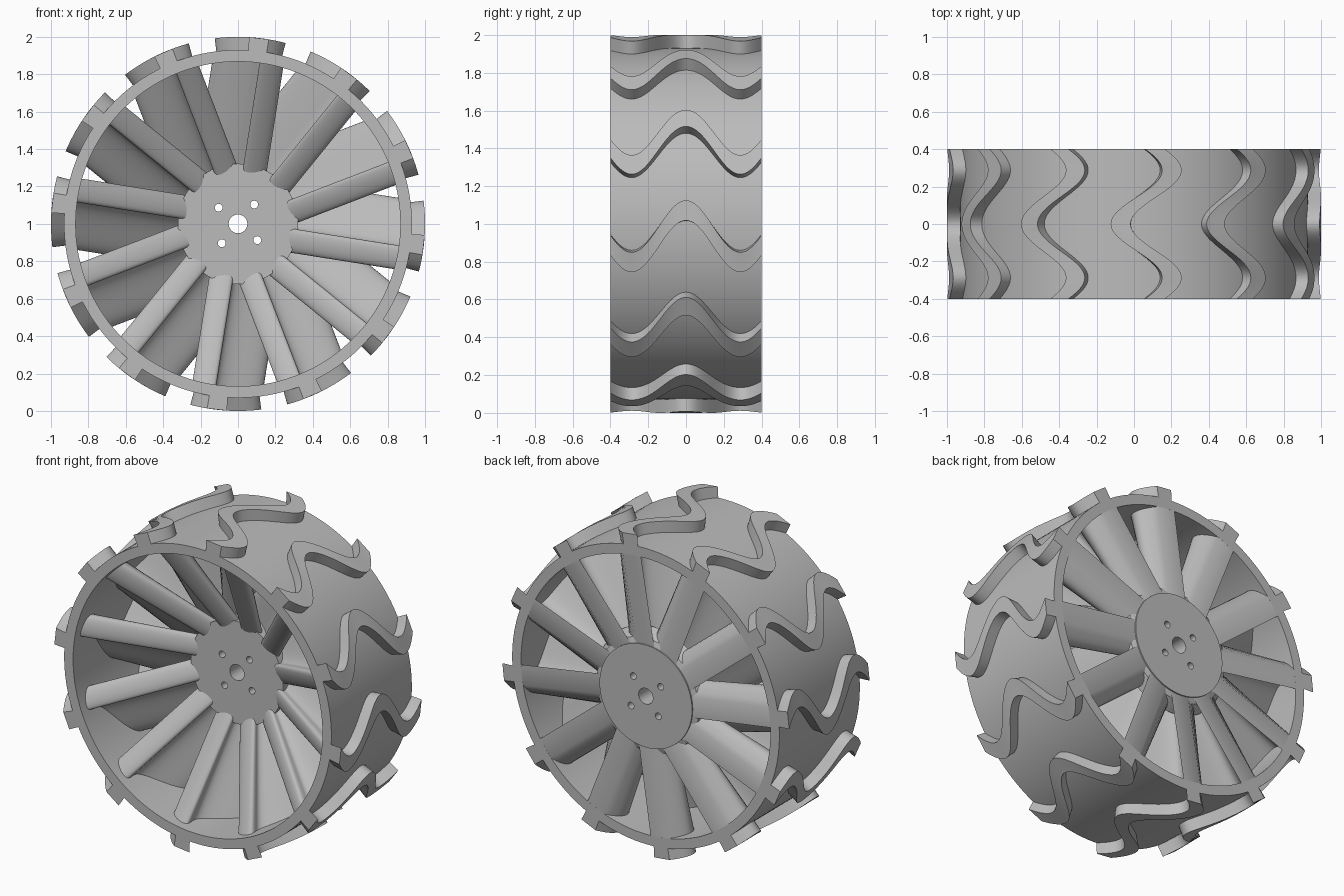
import bpy, bmesh
from math import sin, cos, pi, sqrt, radians
from mathutils import Matrix, Vector

COUNT = 12
HALF = 0.4
PERIOD = 0.575

if "Cube" in bpy.data.objects:
    bpy.data.objects.remove(bpy.data.objects["Cube"], do_unlink=True)

grey = bpy.data.materials.new("wheel_grey")
grey.use_nodes = True
grey.diffuse_color = (0.5, 0.5, 0.5, 1)
grey.node_tree.nodes["Principled BSDF"].inputs["Base Color"].default_value = grey.diffuse_color


def finish(name, bm):
    bmesh.ops.recalc_face_normals(bm, faces=bm.faces)
    mesh = bpy.data.meshes.new(name)
    bm.to_mesh(mesh)
    bm.free()
    mesh.materials.append(grey)
    obj = bpy.data.objects.new(name, mesh)
    bpy.context.collection.objects.link(obj)
    return obj


def smooth(obj):
    bpy.ops.object.select_all(action="DESELECT")
    obj.select_set(True)
    bpy.context.view_layer.objects.active = obj
    bpy.ops.object.shade_smooth_by_angle(angle=radians(35))


def sweep(name, sections, closed=False):
    """Skin a row of four-cornered sections, capping the ends if open."""
    bm = bmesh.new()
    rows = [[bm.verts.new(p) for p in s] for s in sections]
    pairs = list(zip(rows, rows[1:]))
    if closed:
        pairs.append((rows[-1], rows[0]))
    else:
        bm.faces.new(rows[0])
        bm.faces.new(rows[-1])
    for a, b in pairs:
        for i in range(4):
            j = (i + 1) % 4
            bm.faces.new((a[i], a[j], b[j], b[i]))
    obj = finish(name, bm)
    smooth(obj)
    return obj


def polar(r, angle, y):
    return Vector((r * cos(angle), y, 1 + r * sin(angle)))


def wave(y):
    return cos(2 * pi * y / PERIOD)


def ring(name, profile):
    sides = 144
    sweep(name, [[polar(r, 2 * pi * i / sides, y) for r, y in profile]
                 for i in range(sides)], closed=True)


# Rim band, and the flare blending the hub into the spokes at the back
ring("rim", ((0.868, -HALF), (0.93, -HALF), (0.93, HALF), (0.868, HALF)))
ring("hub_flare", ((0.3, 0.22), (0.4, 0.31), (0.355, 0.38), (0.3, 0.4)))


# Wavy tread bars standing on the rim
def tread_section(y, base):
    mid = base + radians(26.2 + 7.9 * wave(y))
    half = radians(3.05)
    return [polar(r, mid + s * half, y) for r, s in
            ((0.9, -1), (1.0, -1), (1.0, 1), (0.9, 1))]


# Wavy spokes: deep at the rim, shallower at the hub, with a rounded front edge
def spoke_section(f, base):
    y_rim = -0.355 + 0.755 * f
    y_hub = 0.03 + 0.36 * f
    mid = -0.082 - 0.127 * wave(y_rim)
    nose = max(0, 1 - f / 0.08)
    half = 0.002 + 0.061 * sqrt(1 - nose ** 2)
    along = Vector((cos(base), 0, sin(base)))
    across = Vector((sin(base), 0, -cos(base)))
    points = []
    for outer, s in ((0, -1), (1, -1), (1, 1), (0, 1)):
        off = mid + s * half
        t = sqrt(0.89 ** 2 - off ** 2) if outer else 0.21
        points.append(along * t + across * off
                      + Vector((0, y_rim if outer else y_hub, 1)))
    return points


STEPS = 64
for k in range(COUNT):
    turn = 2 * pi * k / COUNT
    sweep(f"tread_{k + 1}", [tread_section(-HALF + 2 * HALF * i / STEPS, turn)
                             for i in range(STEPS + 1)])
    sweep(f"spoke_{k + 1}", [spoke_section((i / STEPS) ** 2, turn + radians(21))
                             for i in range(STEPS + 1)])


# Hub with an axle hole and four bolt holes
def drum(name, radius, depth, x, y, z, sides):
    bm = bmesh.new()
    place = Matrix.Translation((x, y, z)) @ Matrix.Rotation(pi / 2, 4, "X")
    bmesh.ops.create_cone(bm, cap_ends=True, segments=sides, radius1=radius,
                          radius2=radius, depth=depth, matrix=place)
    return finish(name, bm)


hub = drum("hub", 0.322, 0.41, 0, 0.195, 1, 72)
cutters = [drum("axle_cutter", 0.05, 1, 0, 0.2, 1, 32)]
for k in range(4):
    p = polar(0.135, radians(50 + 90 * k), 0.2)
    cutters.append(drum("bolt_cutter", 0.021, 1, *p, 20))
bpy.context.view_layer.objects.active = hub
for cutter in cutters:
    cutter.hide_render = True
    cut = hub.modifiers.new("hole", "BOOLEAN")
    cut.operation = "DIFFERENCE"
    cut.solver = "EXACT"
    cut.object = cutter
    bpy.ops.object.modifier_apply(modifier=cut.name)
    bpy.data.objects.remove(cutter, do_unlink=True)
smooth(hub)
